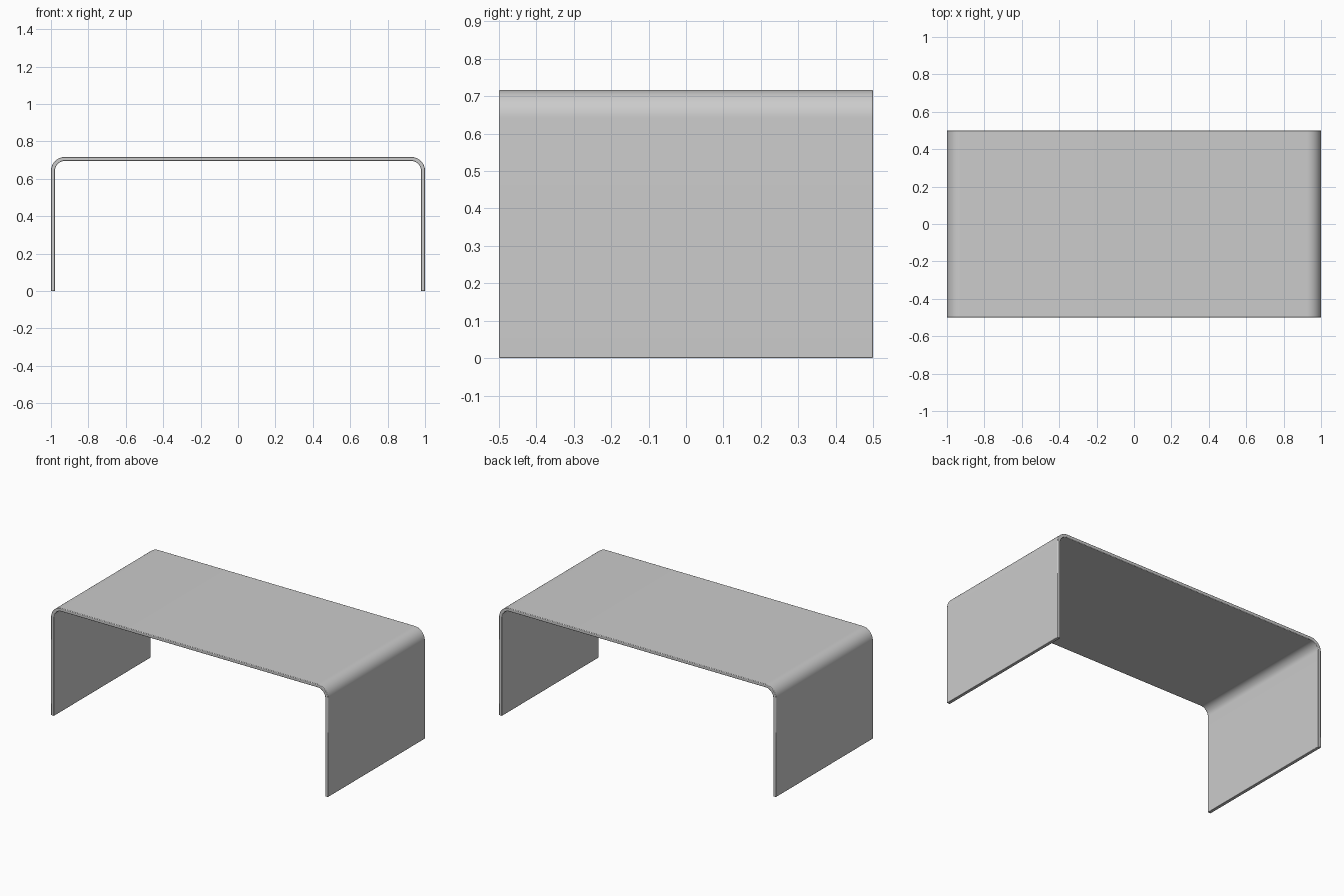
import bpy, bmesh, math

if "Cube" in bpy.data.objects:
    bpy.data.objects.remove(bpy.data.objects["Cube"])

HALF_W, HALF_D, HEIGHT = 1.0, 0.5, 0.717
THICK, RADIUS, SEGS = 0.021, 0.075, 16


def arch(inset):
    """Outline from left foot over the top to right foot, offset inwards."""
    r = RADIUS - inset
    cx, cz = HALF_W - RADIUS, HEIGHT - RADIUS
    right = [(cx + r * math.cos(a), cz + r * math.sin(a))
             for a in (math.pi / 2 * (1 - i / SEGS) for i in range(SEGS + 1))]
    right.append((HALF_W - inset, 0.0))
    left = [(-x, z) for x, z in reversed(right)]
    return left + right


# Bent sheet: bridge the outer and inner outlines, then extrude through the depth
bm = bmesh.new()
outer = [bm.verts.new((x, -HALF_D, z)) for x, z in arch(0)]
inner = [bm.verts.new((x, -HALF_D, z)) for x, z in arch(THICK)]
for i in range(len(outer) - 1):
    bm.faces.new((outer[i], outer[i + 1], inner[i + 1], inner[i]))
ext = bmesh.ops.extrude_face_region(bm, geom=bm.faces[:], use_keep_orig=True)
new_verts = [g for g in ext["geom"] if isinstance(g, bmesh.types.BMVert)]
bmesh.ops.translate(bm, verts=new_verts, vec=(0, 2 * HALF_D, 0))
bmesh.ops.recalc_face_normals(bm, faces=bm.faces[:])

mesh = bpy.data.meshes.new("bent_table")
bm.to_mesh(mesh)
bm.free()
table = bpy.data.objects.new("bent_table", mesh)
bpy.context.collection.objects.link(table)

# Slightly eased sheet edges
bevel = table.modifiers.new("eased_edges", 'BEVEL')
bevel.width = 0.003
bevel.segments = 2
bevel.limit_method = 'ANGLE'
bevel.angle_limit = math.radians(60)

bpy.context.view_layer.objects.active = table
table.select_set(True)
bpy.ops.object.shade_smooth_by_angle(angle=math.radians(30))
